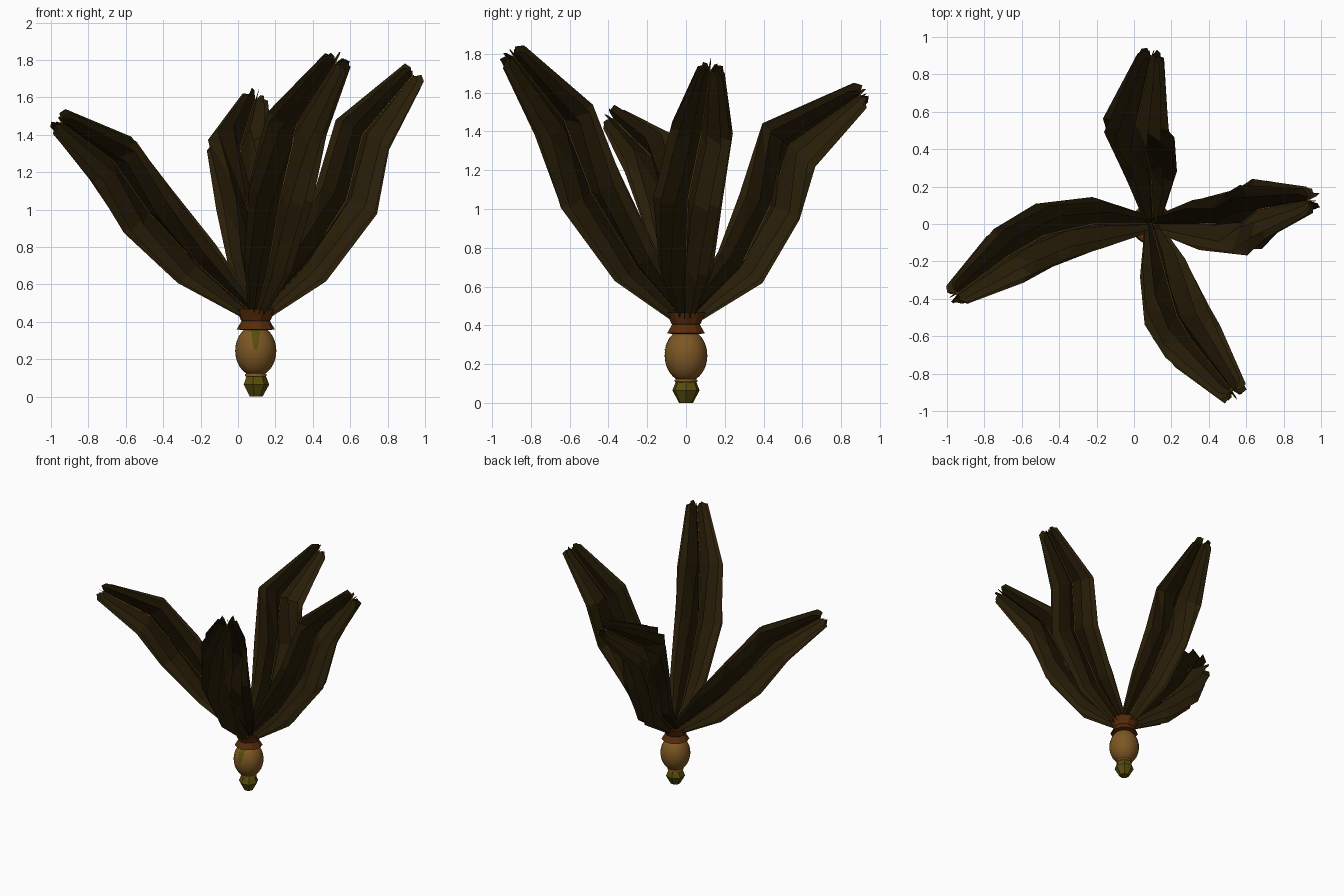
import bpy, bmesh, math, random
from mathutils import Vector

if "Cube" in bpy.data.objects:
    bpy.data.objects.remove(bpy.data.objects["Cube"])

random.seed(4)
CX = 0.095  # the nut's axis

def mat(name, col):
    m = bpy.data.materials.new(name)
    m.diffuse_color = (*col, 1)
    m.use_nodes = True
    m.node_tree.nodes["Principled BSDF"].inputs["Base Color"].default_value = m.diffuse_color
    return m

WING = mat("dark brown", (0.022, 0.013, 0.0025))
NUT = mat("tan brown", (0.205, 0.095, 0.017))
COLLAR = mat("rust brown", (0.095, 0.025, 0.003))
OLIVE = mat("olive", (0.10, 0.075, 0.004))
GOLD = mat("amber", (0.42, 0.19, 0.02))

def finish(name, bm, m, smooth=False, recalc=True):
    if recalc:
        bmesh.ops.recalc_face_normals(bm, faces=bm.faces)
    me = bpy.data.meshes.new(name)
    bm.to_mesh(me)
    bm.free()
    me.materials.append(m)
    for p in me.polygons:
        p.use_smooth = smooth
    ob = bpy.data.objects.new(name, me)
    bpy.context.collection.objects.link(ob)
    return ob

def skin(bm, rings):
    for a, b in zip(rings, rings[1:]):
        n = len(a)
        for i in range(n):
            j = (i + 1) % n
            bm.faces.new((a[i], a[j], b[j], b[i]))

def lathe(name, profile, n, m, smooth=False):
    bm = bmesh.new()
    rings = []
    for r, z in profile:
        rings.append([bm.verts.new((CX + r * math.cos(2 * math.pi * i / n),
                                    r * math.sin(2 * math.pi * i / n), z)) for i in range(n)])
    skin(bm, rings)
    bm.faces.new(rings[0])
    bm.faces.new(rings[-1])
    return finish(name, bm, m, smooth)

# stalk, bead ring, nut and flared collar
lathe("stalk", [(.036, 0), (.072, .065), (.055, .108)], 7, OLIVE)
lathe("stalk_ring", [(.05, .106), (.058, .110), (.058, .120), (.05, .124)], 12, GOLD)
nut = [(.110 * math.sin(t), .245 - .137 * math.cos(t))
       for t in [math.pi * (0.1 + 0.8 * k / 14) for k in range(15)]]
lathe("nut", nut, 32, NUT, True)
lathe("collar_skirt", [(.07, .355), (.102, .36), (.075, .405)], 10, COLLAR)
lathe("collar_cup", [(.072, .40), (.08, .41), (.106, .468), (.03, .45)], 10, COLLAR)

# olive drip on the front of the nut
bm = bmesh.new()
def on_nut(a, z):
    r = .112 * math.sqrt(max(0, 1 - ((z - .245) / .137) ** 2)) + .002
    return bm.verts.new((CX + r * math.sin(a), -r * math.cos(a), z))
drip = [[on_nut(s * w, z) for s in (-1, 0, 1)]
        for w, z in ((.38, .355), (.25, .33), (.17, .29), (.06, .25))]
for a, b in zip(drip, drip[1:]):
    for i in (0, 1):
        bm.faces.new((a[i], a[i + 1], b[i + 1], b[i]))
finish("nut_drip", bm, OLIVE)

# each wing: centre line points (x, y, z, blade width)
wings = {
    "left_wing": [(.08, 0, .44, .045), (-.22, 0, .71, .145), (-.48, -.06, .99, .175),
                  (-.67, -.17, 1.265, .165), (-.94, -.37, 1.46, .075)],
    "front_wing": [(.10, -.02, .44, .045), (.165, -.26, .71, .135), (.23, -.49, 1.09, .18),
                   (.315, -.63, 1.46, .17), (.52, -.885, 1.78, .08)],
    "right_wing": [(.12, 0, .44, .045), (.36, 0, .70, .14), (.58, .01, 1.05, .18),
                   (.665, .08, 1.40, .165), (.93, .125, 1.71, .075)],
    "back_wing": [(.10, .02, .44, .045), (.09, .28, .70, .14), (.05, .43, 1.01, .17),
                  (.01, .53, 1.33, .18), (.09, .89, 1.58, .075)],
}
BLADES = 12
for name, path in wings.items():
    pts = [Vector(p[:3]) for p in path]
    frames = []
    for k in range(5):
        d = (pts[min(k + 1, 4)] - pts[max(k - 1, 0)]).normalized()
        u = d.cross(Vector((0, 0, 1))).normalized()
        frames.append((d, u, u.cross(d)))
    # thin blades standing out all round the midrib
    bm = bmesh.new()
    core = [bm.verts.new(p) for p in pts]
    for i in range(BLADES):
        a = 2 * math.pi * (i + .25) / BLADES
        edge = []
        for p, q, (d, u, v) in zip(pts, path, frames):
            edge.append(bm.verts.new(p + (u * math.cos(a) + v * math.sin(a)) * q[3]))
        d = frames[4][0]
        edge[4].co += d * random.uniform(-.02, .03)   # ragged ends
        for k in range(4):
            bm.faces.new((core[k], edge[k], edge[k + 1]))
            bm.faces.new((core[k], edge[k + 1], core[k + 1]))
        mid = bm.verts.new((core[4].co + edge[4].co) / 2 + d * random.uniform(.015, .04))
        bm.faces.new((core[4], edge[4], mid))
    finish(name, bm, WING, recalc=False)
    # amber midrib running through the blades
    bm = bmesh.new()
    rings = []
    for k, (p, (d, u, v)) in enumerate(zip(pts, frames)):
        q = p + d * (.012 if k == 4 else 0)
        rings.append([bm.verts.new(q + (u * math.cos(t) + v * math.sin(t)) * .008)
                      for t in (0, 1.57, 3.14, 4.71)])
    skin(bm, rings)
    bm.faces.new(rings[0])
    bm.faces.new(rings[-1])
    finish(name + "_midrib", bm, GOLD)
